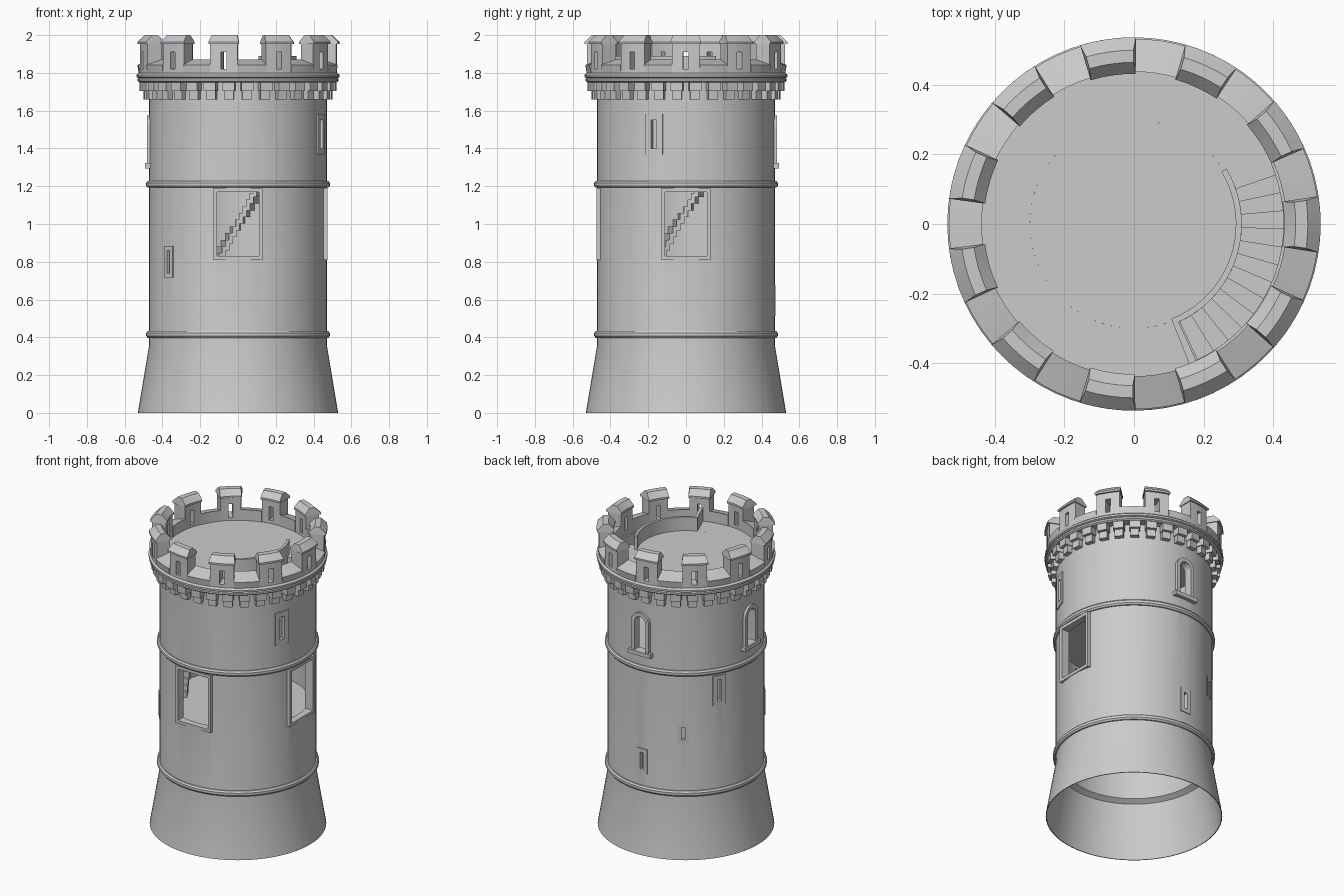
import bpy, bmesh
from math import radians, cos, sin, pi, ceil
from mathutils import Matrix, Vector

if "Cube" in bpy.data.objects:
    bpy.data.objects.remove(bpy.data.objects["Cube"])

stone = bpy.data.materials.new("grey stone")
stone.use_nodes = True
GREY = (0.6, 0.6, 0.6, 1)
stone.diffuse_color = GREY
stone.node_tree.nodes["Principled BSDF"].inputs["Base Color"].default_value = GREY


def finish(bm, name):
    """Turn a bmesh into a named stone object with sharp edges kept."""
    bmesh.ops.remove_doubles(bm, verts=bm.verts, dist=1e-5)
    bmesh.ops.recalc_face_normals(bm, faces=bm.faces)
    mesh = bpy.data.meshes.new(name)
    bm.to_mesh(mesh)
    bm.free()
    mesh.materials.append(stone)
    shade(mesh)
    ob = bpy.data.objects.new(name, mesh)
    bpy.context.scene.collection.objects.link(ob)
    return ob


def shade(mesh):
    for p in mesh.polygons:
        p.use_smooth = True
    mesh.set_sharp_from_angle(angle=radians(30))


def sweep(bm, profile, a0=0, a1=360):
    """Sweep a closed (radius, z[, angle inset]) profile from a0 to a1 degrees."""
    full = a1 - a0 >= 360
    n = max(1, ceil((a1 - a0) / 5))
    rings = []
    for i in range(n if full else n + 1):
        ring = []
        for r, z, *inset in profile:
            d = inset[0] if inset else 0
            a = radians(a0 + d + (a1 - a0 - 2 * d) * i / n)
            ring.append(bm.verts.new((r * cos(a), r * sin(a), z)))
        rings.append(ring)
    m = len(profile)
    for i in range(n):
        p, q = rings[i], rings[(i + 1) % len(rings)]
        for j in range(m):
            k = (j + 1) % m
            bm.faces.new((p[j], p[k], q[k], q[j]))
    if not full:
        bm.faces.new(rings[0])
        bm.faces.new(rings[-1][::-1])


def rect(r0, r1, z0, z1):
    return [(r0, z0), (r1, z0), (r1, z1), (r0, z1)]


def ring(name, profile):
    bm = bmesh.new()
    sweep(bm, profile)
    return finish(bm, name)


def prism(bm, outline, r0, r1, angle):
    """Extrude a (sideways, z) outline outward from r0 to r1, facing angle."""
    spin = Matrix.Rotation(radians(angle), 3, "Z")
    a, b = ([bm.verts.new(spin @ Vector((r, u, z))) for u, z in outline] for r in (r0, r1))
    for i in range(len(a)):
        j = (i + 1) % len(a)
        bm.faces.new((a[i], a[j], b[j], b[i]))
    bm.faces.new(a[::-1])
    bm.faces.new(b)


def outline(w, z0, z1, arched=False):
    """Rectangle of half width w, or the same with a round head."""
    if not arched:
        return [(-w, z0), (w, z0), (w, z1), (-w, z1)]
    head = [(w * cos(pi * i / 12), z1 - w + w * sin(pi * i / 12)) for i in range(13)]
    return [(-w, z0), (w, z0)] + head


def cut(ob, cutter):
    mod = ob.modifiers.new("opening", "BOOLEAN")
    mod.operation, mod.solver, mod.object = "DIFFERENCE", "EXACT", cutter
    bpy.context.view_layer.update()
    deps = bpy.context.evaluated_depsgraph_get()
    mesh = bpy.data.meshes.new_from_object(ob.evaluated_get(deps))
    ob.modifiers.clear()
    ob.data = mesh
    shade(mesh)


# Tower wall with flared, open base
wall = ring("tower_wall", [(0.53, 0), (0.47, 0.36), (0.47, 1.78), (0.43, 1.78),
                           (0.43, 0.37), (0.462, 0.35), (0.525, 0)])

# Openings: name, facing, bottom, top, half width, border, arched, inner radius of cut, frame face
OPENINGS = [
    ("front_doorway", -90, 0.83, 1.17, 0.11, 0.02, False, 0.3, 0.473),
    ("left_doorway", 0, 0.83, 1.17, 0.11, 0.02, False, 0.3, 0.473),
    ("back_window", 90, 1.32, 1.55, 0.04, 0.025, True, 0.3, 0.483),
    ("right_window", 180, 1.32, 1.55, 0.04, 0.025, True, 0.3, 0.483),
    ("upper_slit", -21, 1.4, 1.55, 0.015, 0.033, False, 0.45, 0.475),
    ("front_slit", -141, 0.74, 0.86, 0.012, 0.024, False, 0.45, 0.475),
    ("right_slit", 150, 1.01, 1.15, 0.014, 0.028, False, 0.45, 0.475),
    ("middle_slit", 123, 0.77, 0.85, 0.01, 0.024, False, 0.45, 0.4705),
    ("back_slit", 91, 0.54, 0.65, 0.012, 0.026, False, 0.45, 0.474),
]
cut_bm = bmesh.new()
frames = []
for name, ang, z0, z1, w, b, arched, depth, face in OPENINGS:
    prism(cut_bm, outline(w, z0, z1, arched), depth, 0.6, ang)
    bm = bmesh.new()
    prism(bm, outline(w + b, z0 - b, z1 + b, arched), 0.435, face, ang)
    frames.append(finish(bm, name + "_frame"))
cutter = finish(cut_bm, "opening_cutter")
cutter.hide_render = True
for ob in [wall] + frames:
    cut(ob, cutter)
bpy.data.objects.remove(cutter)

# Window sills
for side, ang in (("back", 90), ("right", 180)):
    bm = bmesh.new()
    prism(bm, outline(0.083, 1.295, 1.322), 0.44, 0.493, ang)
    finish(bm, side + "_window_sill")

# Round string courses
for name, z in (("lower_band", 0.415), ("upper_band", 1.21)):
    ring(name, [(0.465, z - 0.018), (0.478, z - 0.018), (0.486, z - 0.008),
                (0.486, z + 0.008), (0.478, z + 0.018), (0.465, z + 0.018)])

# Cornice under the battlements
ring("cornice", [(0.44, 1.75), (0.522, 1.75), (0.532, 1.757), (0.532, 1.768), (0.526, 1.773),
                 (0.537, 1.778), (0.537, 1.79), (0.525, 1.8), (0.44, 1.8)])

# Stepped corbels
bm = bmesh.new()
for i in range(32):
    a = 360 / 32 * (i + 0.5)
    for w, r, z0, z1 in ((0.032, 0.52, 1.705, 1.752), (0.026, 0.5, 1.66, 1.71)):
        prism(bm, outline(w, z0, z1), 0.45, r, a)
finish(bm, "corbels")

# Battlements: merlons with arrow slits, sloped sills between them, ridged caps
body, caps, sills = bmesh.new(), bmesh.new(), bmesh.new()
PITCH, HALF, SLIT = 360 / 11, 8, 1.7
for i in range(11):
    c = -98.3 + i * PITCH
    for a0, a1 in ((c - HALF, c - SLIT), (c + SLIT, c + HALF)):
        sweep(body, rect(0.44, 0.525, 1.795, 1.96), a0, a1)
    sweep(body, rect(0.44, 0.525, 1.795, 1.82), c - SLIT, c + SLIT)
    sweep(body, rect(0.44, 0.525, 1.91, 1.96), c - SLIT, c + SLIT)
    sweep(caps, [(0.432, 1.952), (0.537, 1.952), (0.537, 1.964), (0.5, 2, 0.8),
                 (0.465, 2, 0.8), (0.432, 1.964)], c - HALF - 0.7, c + HALF + 0.7)
    sweep(sills, [(0.438, 1.795), (0.525, 1.795), (0.533, 1.842), (0.438, 1.872)],
          c + HALF, c + PITCH - HALF)
finish(body, "merlons")
finish(caps, "merlon_caps")
finish(sills, "crenel_sills")

# Roof deck with a stairwell, and the two floors below
bm = bmesh.new()
sweep(bm, rect(0, 0.3, 1.77, 1.8))
sweep(bm, rect(0.3, 0.45, 1.77, 1.8), 26, 292)
finish(bm, "roof_deck")
ring("middle_floor", rect(0, 0.44, 0.78, 0.81))
ring("upper_floor", rect(0, 0.44, 1.19, 1.22))

# Guard wall round the stairwell
bm = bmesh.new()
sweep(bm, rect(0.293, 0.31, 1.77, 1.89), -68, 31)
sweep(bm, rect(0.293, 0.435, 1.77, 1.89), -68.5, -65.5)
finish(bm, "stairwell_guard")


def stairs(name, a0, a1, z0, z1, count, r0=0.31, r1=0.432):
    """Winding flight of slab steps from (a0, z0) up to (a1, z1)."""
    bm = bmesh.new()
    da, dz = (a1 - a0) / count, (z1 - z0) / count
    for i in range(count):
        lo, hi = sorted((a0 + da * i, a0 + da * (i + 1.15)))
        top = z0 + dz * (i + 1)
        sweep(bm, rect(r0, r1, top - 1.6 * dz, top), lo, hi)
    finish(bm, name)


stairs("roof_stairs", -65, 26, 1.22, 1.8, 13)
stairs("back_stairs", 109, 72, 0.81, 1.2, 11)
stairs("side_stairs", 207, 168, 0.81, 1.2, 11)
